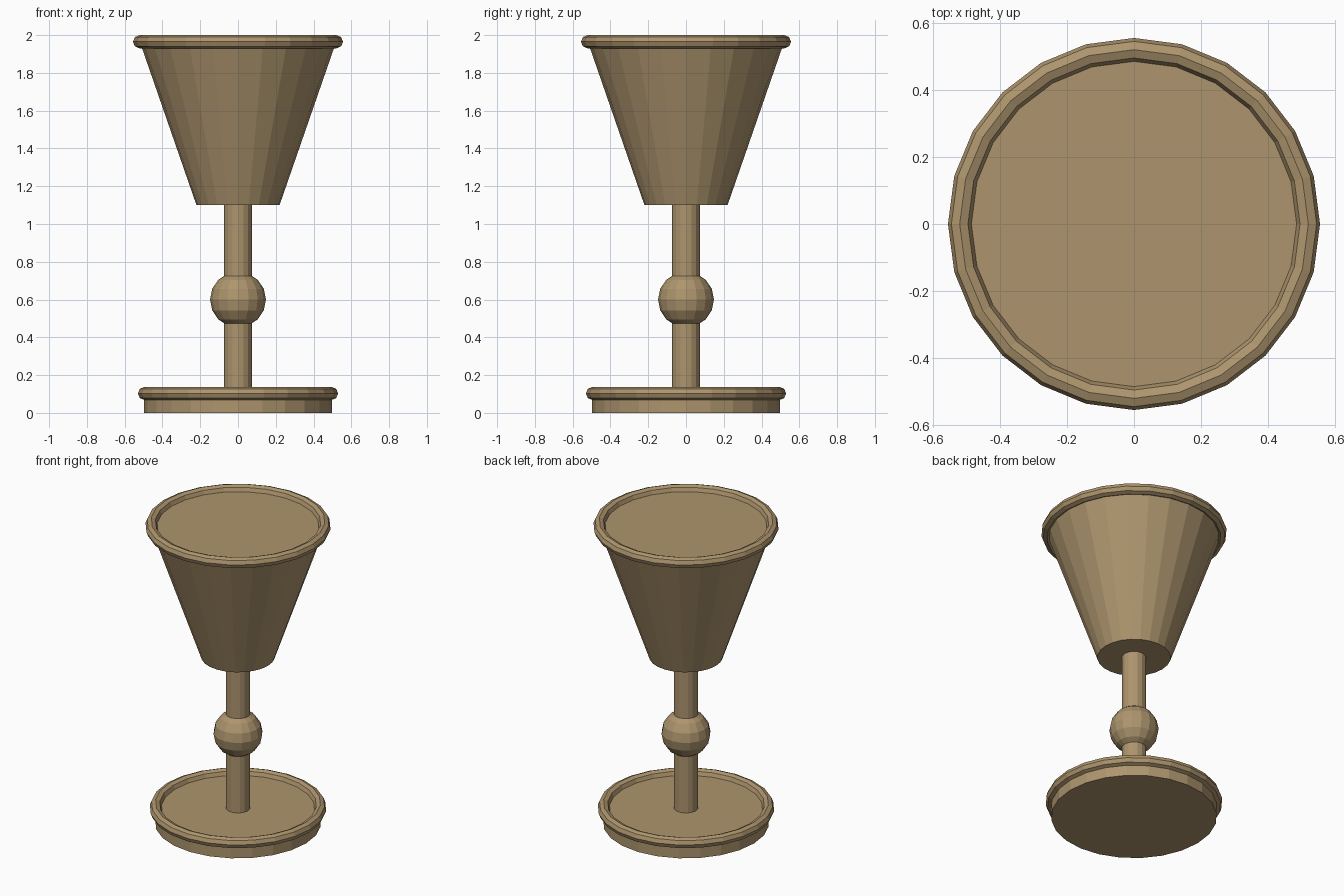
import bpy
from math import pi, sin, cos

cube = bpy.data.objects.get("Cube")
if cube:
    bpy.data.objects.remove(cube, do_unlink=True)

colour = (0.42, 0.30, 0.155, 1.0)
bronze = bpy.data.materials.new("aged_bronze")
bronze.use_nodes = True
bronze.diffuse_color = colour
bronze.node_tree.nodes["Principled BSDF"].inputs["Base Color"].default_value = colour


def finish(name):
    obj = bpy.context.object
    obj.name = name
    obj.data.materials.append(bronze)
    return obj


def cone(name, sides, r_low, r_high, z_low, z_high):
    bpy.ops.mesh.primitive_cone_add(vertices=sides, radius1=r_low, radius2=r_high,
                                    depth=z_high - z_low,
                                    location=(0, 0, (z_low + z_high) / 2))
    return finish(name)


def ring(name, radius, thickness, z):
    bpy.ops.mesh.primitive_torus_add(major_segments=24, minor_segments=8,
                                     major_radius=radius, minor_radius=thickness,
                                     location=(0, 0, z))
    return finish(name)


# Foot: flat disc with a raised rounded edge
cone("foot_disc", 24, 0.497, 0.497, 0, 0.103)
ring("foot_ring", 0.495, 0.035, 0.103)

# Stem with a round knob
cone("stem", 16, 0.0735, 0.0735, 0.1, 1.1)
bpy.ops.mesh.primitive_uv_sphere_add(segments=16, ring_count=8, radius=0.148,
                                     location=(0, 0, 0.6))
finish("stem_knob")

# Flared cup, closed just below its rounded rim
cone("cup", 24, 0.22, 0.52, 1.1, 1.965)
ring("cup_rim", 0.521, 0.035, 1.965)
